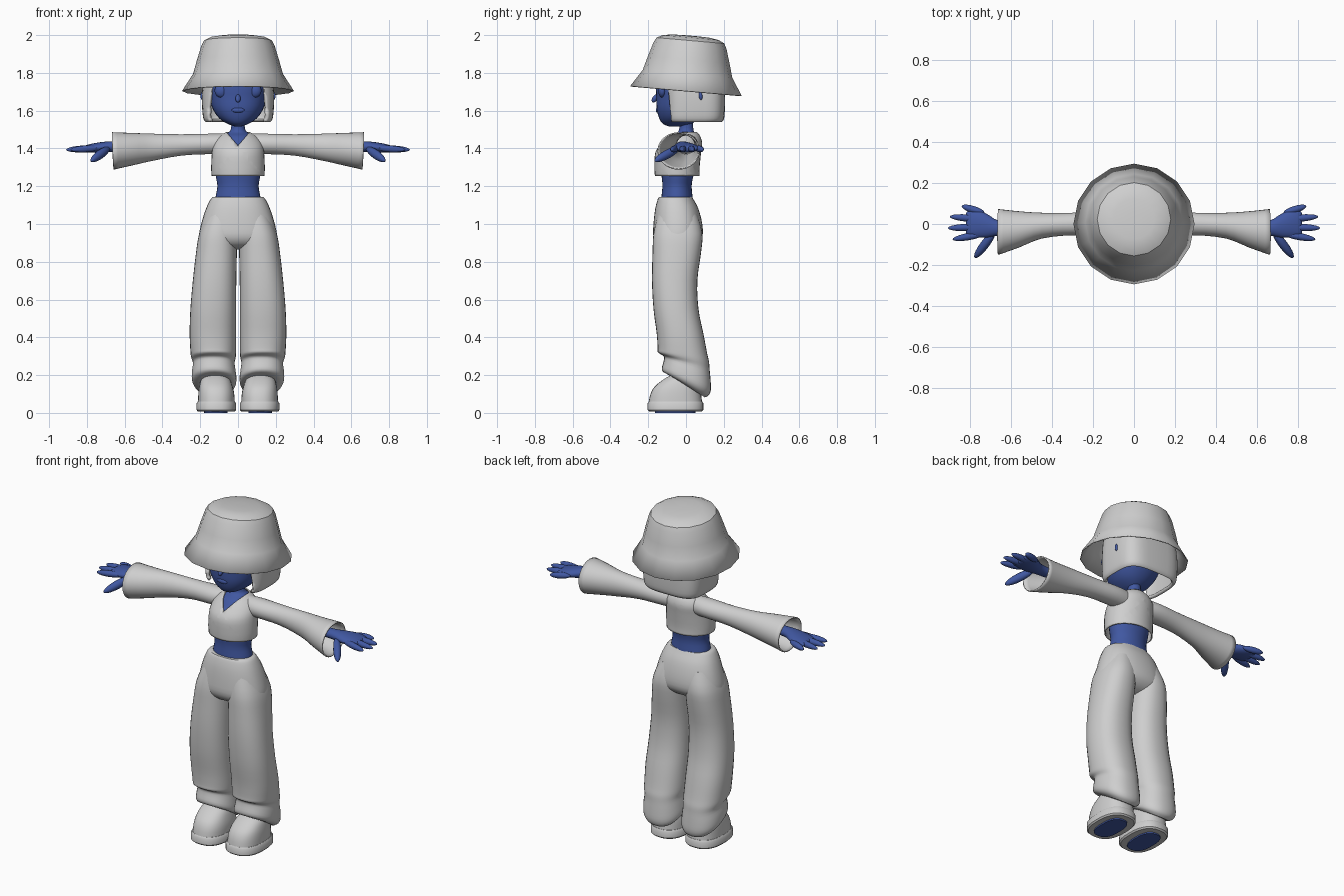
import bpy, bmesh
from math import sin, cos, tau, radians
from mathutils import Vector, Matrix

cube = bpy.data.objects.get("Cube")
if cube:
    bpy.data.objects.remove(cube, do_unlink=True)


def material(name, rgb):
    m = bpy.data.materials.new(name)
    m.use_nodes = True
    m.diffuse_color = (*rgb, 1)
    m.node_tree.nodes["Principled BSDF"].inputs["Base Color"].default_value = (*rgb, 1)
    return m


CLOTH = material("light grey", (0.62, 0.62, 0.62))
SKIN = material("deep blue", (0.052, 0.097, 0.36))


def finish(name, bm, mat, mirror=False, thick=0, angle=40):
    """Turn a bmesh into a smooth shaded object, optionally mirrored in x."""
    bmesh.ops.recalc_face_normals(bm, faces=bm.faces[:])
    me = bpy.data.meshes.new(name)
    bm.to_mesh(me)
    bm.free()
    me.materials.append(mat)
    ob = bpy.data.objects.new(name, me)
    bpy.context.collection.objects.link(ob)
    if thick:
        mod = ob.modifiers.new("thickness", 'SOLIDIFY')
        mod.thickness = thick
    if mirror:
        mod = ob.modifiers.new("mirror", 'MIRROR')
        mod.use_mirror_merge = False
    bpy.ops.object.select_all(action='DESELECT')
    ob.select_set(True)
    bpy.context.view_layer.objects.active = ob
    bpy.ops.object.shade_smooth_by_angle(angle=radians(angle))
    return ob


def spline(rings, steps):
    """Catmull-Rom interpolation between rings."""
    out = []
    for i in range(len(rings) - 1):
        a, b, c, d = (Vector(rings[min(max(k, 0), len(rings) - 1)])
                      for k in range(i - 1, i + 3))
        for s in range(steps):
            t = s / steps
            out.append(b + (c - a) * (t / 2) + (a * 2 - b * 5 + c * 4 - d) * (t * t / 2)
                       + (b * 3 - a - c * 3 + d) * (t ** 3 / 2))
    return out + [Vector(rings[-1])]


def loft(rings, n=32, power=2.0, steps=3, axis='z', caps=True):
    """Skin oval rings (position, low u, high u, centre v, radius v, tilt).
    Axis z: u is y, v is x.  Axis x: u is z, v is y."""
    bm = bmesh.new()
    loops = []
    for p, lo, hi, cv, rv, tilt in spline(rings, steps):
        loop = []
        for i in range(n):
            c, s = (abs(f) ** (2 / power) * (1 if f > 0 else -1)
                    for f in (cos(tau * i / n), sin(tau * i / n)))
            u, v, w = (lo + hi) / 2 + (hi - lo) / 2 * s, cv + rv * c, p + tilt * s
            loop.append(bm.verts.new((v, u, w) if axis == 'z' else (w, v, u)))
        loops.append(loop)
    for a, b in zip(loops, loops[1:]):
        for i in range(n):
            j = (i + 1) % n
            bm.faces.new((a[i], a[j], b[j], b[i]))
    if caps:
        bm.faces.new(loops[0])
        bm.faces.new(loops[-1])
    return bm


def cut(bm, co, no, clear=False):
    bmesh.ops.bisect_plane(bm, geom=bm.verts[:] + bm.edges[:] + bm.faces[:],
                           plane_co=co, plane_no=no, clear_outer=clear)


def blob(name, start, end, width, depth, mat, mirror=True):
    """Ellipsoid stretched between two points."""
    a, b = Vector(start), Vector(end)
    bm = bmesh.new()
    m = (Matrix.Translation((a + b) / 2) @ (b - a).to_track_quat('Z', 'Y').to_matrix().to_4x4()
         @ Matrix.Diagonal((width, depth, (b - a).length / 2, 1)))
    bmesh.ops.create_uvsphere(bm, u_segments=14, v_segments=10, radius=1, matrix=m)
    return finish(name, bm, mat, mirror, angle=80)


# Body: waist, chest and neck
finish("body", loft([
    (1.10, -.13, .035, 0, .118, 0), (1.14, -.13, .035, 0, .119, 0), (1.20, -.125, .03, 0, .109, 0),
    (1.26, -.13, .04, 0, .118, 0), (1.38, -.148, .07, 0, .125, 0), (1.43, -.112, .075, 0, .116, 0),
    (1.465, -.08, .06, 0, .085, 0), (1.485, -.045, .045, 0, .05, 0), (1.51, -.035, .038, 0, .036, 0),
    (1.58, -.035, .038, 0, .036, 0)]), SKIN)

# Cropped top with a V neckline
bm = loft([
    (1.255, -.165, .072, 0, .14, 0), (1.30, -.167, .072, 0, .142, 0), (1.38, -.162, .08, 0, .138, 0),
    (1.43, -.125, .085, 0, .128, 0), (1.465, -.09, .075, 0, .1, 0), (1.487, -.056, .058, 0, .062, 0)],
    caps=False)
for side in (1, -1):
    cut(bm, (0, 0, 1.415), (side, 0, -0.85))
neck = [f for f in bm.faces if f.calc_center_median().y < 0
        and abs(f.calc_center_median().x) < (f.calc_center_median().z - 1.415) * 0.85]
bmesh.ops.delete(bm, geom=neck, context='FACES')
finish("cropped_top", bm, CLOTH, thick=.007)

# Flared sleeves, open at the cuff
finish("sleeve", loft([
    (.05, 1.37, 1.478, 0, .05, 0), (.15, 1.37, 1.478, 0, .062, 0), (.30, 1.362, 1.475, 0, .055, 0),
    (.45, 1.335, 1.478, -.008, .063, 0), (.56, 1.31, 1.482, -.026, .088, 0),
    (.663, 1.288, 1.486, -.039, .112, .005)],
    axis='x', caps=False), CLOTH, mirror=True, thick=.007)

# Hands
finish("palm", loft([
    (.56, 1.385, 1.435, -.02, .03, 0), (.66, 1.382, 1.438, -.02, .036, 0),
    (.72, 1.378, 1.434, -.008, .058, 0), (.77, 1.378, 1.426, .002, .068, 0),
    (.81, 1.383, 1.415, .002, .062, 0), (.82, 1.39, 1.405, .002, .05, 0)],
    n=20, axis='x'), SKIN, mirror=True)
FINGERS = {"little": (.053, .842, .088), "ring": (.022, .9, .036),
           "middle": (-.014, .91, -.02), "index": (-.048, .886, -.075)}
for label, (y0, x1, y1) in FINGERS.items():
    blob(label + "_finger", (.73, y0, 1.402), (x1, y1, 1.393), .018, .018, SKIN)
blob("thumb", (.68, -.035, 1.405), (.778, -.165, 1.333), .022, .024, SKIN)

# Trousers: hips and two baggy legs with bunched hems
finish("trouser_hips", loft([
    (1.143, -.143, .033, 0, .132, 0), (1.13, -.15, .04, 0, .146, 0), (1.08, -.163, .066, 0, .17, 0),
    (1.0, -.172, .086, 0, .195, 0), (.93, -.172, .086, 0, .207, 0), (.885, -.14, .05, 0, .19, 0),
    (.865, -.08, 0, 0, .1, 0)], power=2.3), CLOTH)
finish("trouser_leg", loft([
    (1.05, -.15, .06, .085, .08, 0), (.95, -.172, .087, .105, .1, 0), (.85, -.177, .08, .114, .108, 0),
    (.70, -.18, .06, .124, .115, 0), (.55, -.172, .066, .131, .121, 0), (.42, -.155, .092, .133, .123, 0),
    (.33, -.15, .112, .131, .121, -.015), (.295, -.148, .122, .13, .118, -.025),
    (.265, -.118, .125, .128, .110, -.035), (.225, -.118, .13, .128, .115, -.05),
    (.18, -.128, .132, .126, .118, -.055), (.155, -.118, .122, .122, .108, -.06),
    (.142, -.09, .1, .12, .085, -.06)], power=2.3), CLOTH, mirror=True)

# Shoes with chunky soles and coloured tread plates
finish("shoe_upper", loft([
    (.055, -.198, .085, .115, .097, 0), (.10, -.188, .08, .115, .095, 0), (.14, -.165, .075, .117, .088, 0),
    (.18, -.115, .065, .119, .074, 0), (.205, -.07, .04, .12, .045, 0)], power=2.4), CLOTH, mirror=True)
finish("shoe_sole", loft([
    (.008, -.195, .084, .115, .098, 0), (.016, -.204, .092, .115, .105, 0),
    (.05, -.204, .092, .115, .105, 0), (.06, -.197, .086, .115, .098, 0)],
    power=2.5, steps=1), CLOTH, mirror=True)
finish("sole_tread", loft([
    (0, -.165, .05, .118, .062, 0), (.009, -.165, .05, .118, .062, 0)],
    power=2.6, steps=1), SKIN, mirror=True)

# Head and face
finish("head", loft([
    (1.517, -.09, 0, 0, .02, 0), (1.53, -.122, .03, 0, .055, 0), (1.56, -.142, .07, 0, .1, 0),
    (1.61, -.155, .11, 0, .134, 0), (1.67, -.157, .14, 0, .15, 0), (1.73, -.16, .15, 0, .155, 0),
    (1.82, -.15, .15, 0, .145, 0)], power=2.2), SKIN)
blob("nose", (0, -.15, 1.685), (0, -.178, 1.645), .014, .014, SKIN, False)
blob("mouth", (-.034, -.15, 1.603), (.034, -.15, 1.603), .01, .014, SKIN, False)
bm = bmesh.new()
bmesh.ops.create_uvsphere(bm, u_segments=20, v_segments=12, radius=1,
                          matrix=Matrix.Translation((.088, -.125, 1.705)) @ Matrix.Diagonal((.036, .022, .036, 1)))
finish("eye", bm, SKIN, mirror=True)
blob("ear_tip", (.187, .08, 1.655), (.187, .075, 1.7), .012, .01, SKIN)

# Bob haircut, open around the face
bm = loft([
    (1.54, -.10, .19, 0, .172, 0), (1.56, -.11, .202, 0, .184, 0), (1.62, -.11, .206, 0, .19, 0),
    (1.70, -.11, .205, 0, .19, 0), (1.80, -.11, .195, 0, .18, 0)], power=3.6, n=40, caps=False)
cut(bm, (0, -.085, 1.62), (0, -1, -.1), clear=True)
finish("bob_hair", bm, CLOTH, thick=.02)

# Bucket hat, tipped back slightly
bm = loft([(z, -r, r, 0, r, 0) for z, r in (
    (1.705, .296), (1.795, .238), (1.87, .217), (1.945, .194), (1.972, .18),
    (1.988, .15), (1.996, .10), (1.998, .03))], n=16, steps=1, caps=False)
bmesh.ops.holes_fill(bm, edges=[e for e in bm.edges if e.is_boundary and e.verts[0].co.z > 1.9])
bmesh.ops.rotate(bm, verts=bm.verts[:], cent=(0, 0, 1.705), matrix=Matrix.Rotation(radians(-5), 3, 'X'))
finish("bucket_hat", bm, CLOTH, thick=.006, angle=30)
